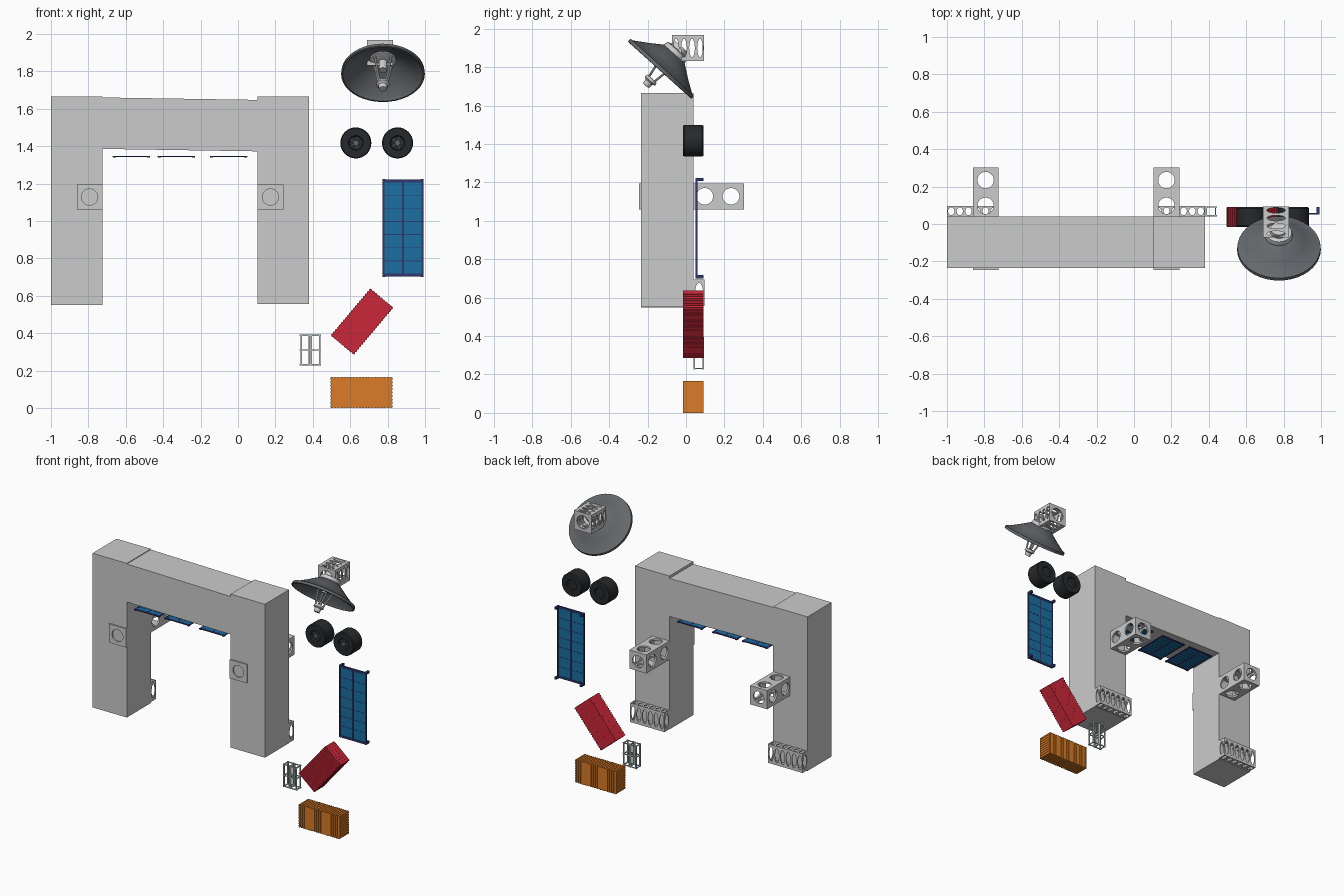
import bpy, bmesh, math
from mathutils import Vector, Matrix

if "Cube" in bpy.data.objects:
    bpy.data.objects.remove(bpy.data.objects["Cube"])


def material(name, rgb):
    m = bpy.data.materials.new(name)
    m.diffuse_color = (*rgb, 1)
    m.use_nodes = True
    m.node_tree.nodes["Principled BSDF"].inputs["Base Color"].default_value = m.diffuse_color
    return m


BLACK = material("rubber", (0.02, 0.022, 0.025))
DARK = material("dark_metal", (0.13, 0.14, 0.15))
NAVY = material("navy", (0.03, 0.04, 0.16))
BLUE = material("blue_cell", (0.01, 0.16, 0.36))
RED = material("red", (0.6, 0.02, 0.04))
ORANGE = material("orange", (0.7, 0.2, 0.02))
PALE = material("pale_green", (0.55, 0.68, 0.65))


def finish(name, bm, mat=None, matrix=None, smooth=False):
    bm.normal_update()
    me = bpy.data.meshes.new(name)
    bm.to_mesh(me)
    bm.free()
    ob = bpy.data.objects.new(name, me)
    bpy.context.collection.objects.link(ob)
    if mat:
        me.materials.append(mat)
    if matrix:
        ob.matrix_world = matrix
    if smooth:
        bpy.ops.object.select_all(action='DESELECT')
        bpy.context.view_layer.objects.active = ob
        ob.select_set(True)
        bpy.ops.object.shade_smooth_by_angle(angle=math.radians(35))
    return ob


def add_box(bm, lo, hi):
    lo, hi = Vector(lo), Vector(hi)
    m = Matrix.Translation((lo + hi) / 2) @ Matrix.Diagonal((*(hi - lo), 1))
    return bmesh.ops.create_cube(bm, size=1, matrix=m)['verts']


def add_rod(bm, a, b, r, sides=8):
    a, b = Vector(a), Vector(b)
    m = Matrix.Translation((a + b) / 2) @ (b - a).to_track_quat('Z', 'Y').to_matrix().to_4x4()
    bmesh.ops.create_cone(bm, cap_ends=True, segments=sides, radius1=r, radius2=r,
                          depth=(b - a).length, matrix=m)


def lathe(bm, profile, steps):
    vs = [bm.verts.new((r, 0, z)) for r, z in profile]
    es = [bm.edges.new(p) for p in zip(vs, vs[1:])]
    bmesh.ops.spin(bm, geom=vs + es, axis=(0, 0, 1), cent=(0, 0, 0), steps=steps,
                   angle=2 * math.pi, use_merge=True)
    bmesh.ops.remove_doubles(bm, verts=bm.verts, dist=1e-5)
    bmesh.ops.recalc_face_normals(bm, faces=bm.faces)


def pierced_beam(name, lo, hi, axis, cells, wall, hole=0.68, seg=24):
    """Hollow box beam, every cell face has an oval hole."""
    bm = bmesh.new()
    lo, hi = Vector(lo), Vector(hi)
    mid, half = (lo + hi) / 2, (hi - lo) / 2
    size = half.copy()
    size[axis] /= cells

    def plate(c, u, v):
        rings = []
        for k in range(seg):
            t = 2 * math.pi * k / seg
            d = (math.cos(t), math.sin(t))
            s = 1 / max(abs(d[0]), abs(d[1]))
            pair = []
            for f in (s, hole):
                p = c.copy()
                p[u] += d[0] * f * size[u]
                p[v] += d[1] * f * size[v]
                pair.append(bm.verts.new(p))
            rings.append(pair)
        for a, b in zip(rings, rings[1:] + rings[:1]):
            bm.faces.new((a[0], b[0], b[1], a[1]))

    for n in range(3):
        for sign in (-1, 1):
            u, v = (n + 1) % 3, (n + 2) % 3
            if sign < 0:
                u, v = v, u
            for i in range(1 if n == axis else cells):
                c = mid.copy()
                c[n] += sign * half[n]
                if n != axis:
                    c[axis] = lo[axis] + (2 * i + 1) * size[axis]
                plate(c, u, v)
    bmesh.ops.remove_doubles(bm, verts=bm.verts, dist=1e-4)
    ob = finish(name, bm)
    mod = ob.modifiers.new("wall", 'SOLIDIFY')
    mod.thickness, mod.offset = wall, -1


# Arch: two legs and a slightly sloping lintel
for name, x0, x1, z0 in (("left_leg", -1, -0.725, 0.55), ("right_leg", 0.105, 0.38, 0.555)):
    bm = bmesh.new()
    add_box(bm, (x0, -0.235, z0), (x1, 0.04, 1.665))
    finish(name, bm)
bm = bmesh.new()
for v in add_box(bm, (-0.725, -0.234, 1.385), (0.105, 0.039, 1.66)):
    if v.co.x > 0:
        v.co.z -= 0.013
finish("lintel", bm)

# Pierced beams: through the legs, at the feet and behind the dish
for side, xb, xf in (("left", -0.862, -1.0), ("right", 0.105, 0.105)):
    pierced_beam(side + "_cross_beam", (xb, -0.245, 1.06), (xb + 0.137, 0.303, 1.195), 1, 4, 0.012, 0.64)
    pierced_beam(side + "_foot_beam", (xf, 0.04, 0.557), (xf + 0.275, 0.096, 0.695), 0, 6, 0.006, 0.74)
pierced_beam("dish_mount", (0.69, -0.073, 1.832), (0.83, 0.094, 1.968), 1, 4, 0.008, 0.7)

# Dish: bowl, hub and feed cage along one tilted axis
tilt = Matrix.Translation((0.775, -0.132, 1.79)) @ Matrix.Rotation(math.radians(-42), 4, 'X')
bm = bmesh.new()
lathe(bm, [(0, 0.12), (0.06, 0.115), (0.14, 0.058), (0.208, 0.014), (0.222, 0.012), (0.224, -0.006),
           (0.214, -0.008), (0.205, 0.006), (0.135, 0.048), (0.06, 0.1), (0, 0.104)], 40)
finish("dish_bowl", bm, DARK, tilt, True)
bm = bmesh.new()
lathe(bm, [(0, 0.16), (0.045, 0.16), (0.048, 0.135), (0.068, 0.13), (0.075, 0.1), (0.07, 0.085),
           (0.04, 0.08), (0, 0.08)], 24)
finish("dish_hub", bm, None, tilt, True)
bm = bmesh.new()
for k in range(4):
    a = math.pi / 4 + k * math.pi / 2
    c, s = math.cos(a), math.sin(a)
    add_rod(bm, (0.064 * c, 0.064 * s, 0.09), (0.026 * c, 0.026 * s, -0.075), 0.006)
add_rod(bm, (0, 0, 0.09), (0, 0, 0.02), 0.022, 16)
finish("feed_struts", bm, None, tilt)
bm = bmesh.new()
lathe(bm, [(0, -0.065), (0.032, -0.067), (0.036, -0.082), (0.024, -0.09), (0.02, -0.115), (0, -0.117)], 16)
finish("feed_horn", bm, None, tilt, True)

# Wheels with recessed hubs
for i, x in enumerate((0.63, 0.853)):
    m = Matrix.Translation((x, 0.0375, 1.417)) @ Matrix.Rotation(math.pi / 2, 4, 'X')
    bm = bmesh.new()
    lathe(bm, [(0, -0.045), (0.035, -0.045), (0.04, -0.0525), (0.078, -0.0525), (0.083, -0.046),
               (0.083, 0.046), (0.078, 0.0525), (0.04, 0.0525), (0.035, 0.04), (0, 0.04)], 32)
    finish(f"wheel_{i + 1}", bm, BLACK, m, True)
    bm = bmesh.new()
    add_rod(bm, (0, 0, 0.03), (0, 0, 0.051), 0.014, 16)
    for k in range(5):
        a = k * math.tau / 5
        add_rod(bm, (0, 0, 0.043), (0.036 * math.cos(a), 0.036 * math.sin(a), 0.043), 0.004, 6)
    finish(f"wheel_hub_{i + 1}", bm, DARK, m)


def solar_panel(name, w, l, t, clip, m):
    """Framed grid of 2 x 7 cells, clips at both ends."""
    bars, cells = bmesh.new(), bmesh.new()
    for i in range(3):
        x = (i - 1) * (w / 2 - 0.006)
        add_box(bars, (x - 0.005, -l / 2, -t / 2), (x + 0.005, l / 2, t / 2))
    for y in (-l / 2 + 0.007, l / 2 - 0.007):
        add_box(bars, (-w / 2, y - 0.007, -t / 2), (w / 2, y + 0.007, t / 2))
        for s in (-1, 1):
            x = s * (w / 2 - 0.009)
            add_box(bars, (x - 0.008, y - 0.008, -clip), (x + 0.008, y + 0.008, t / 2))
    add_box(bars, (-w / 2, -l / 2 + 0.01, -t / 5), (w / 2, l / 2 - 0.01, t / 5))
    ph = (l - 0.028) / 7
    for i in (0, 1):
        for j in range(7):
            x0, y0 = -w / 2 + 0.011 + i * (w / 2 - 0.006), -l / 2 + 0.014 + j * ph
            add_box(cells, (x0, y0 + 0.002, -t / 3), (x0 + w / 2 - 0.016, y0 + ph - 0.002, t / 3))
    finish(name + "_frame", bars, NAVY, m)
    finish(name + "_cells", cells, BLUE, m)


# Solar panels: one upright, three hanging flat below the lintel
solar_panel("tall_panel", 0.22, 0.52, 0.01, 0.035,
            Matrix.Translation((0.882, 0.055, 0.962)) @ Matrix.Rotation(math.pi / 2, 4, 'X'))
for i, x in enumerate((-0.57, -0.33, -0.05)):
    solar_panel(f"flat_panel_{i + 1}", 0.2, 0.26, 0.006, 0.006, Matrix.Translation((x, -0.1, 1.345)))


def container(name, mat, m, w=0.33, h=0.162, d=0.107, ribs=20):
    """Cargo box with corrugated sides and ribbed end doors."""
    bm = bmesh.new()
    e = 0.003
    add_box(bm, (-w / 2 + e, -d / 2 + e, -h / 2 + e), (w / 2 - e, d / 2 - e, h / 2 - e))
    p = w / ribs
    for i in range(ribs):
        x = -w / 2 + (i + 0.5) * p
        add_box(bm, (x - p * 0.3, -d / 2, -h / 2), (x + p * 0.3, d / 2, h / 2))
    for j in range(9):
        z = -h / 2 + (j + 0.5) * h / 9
        add_box(bm, (-w / 2, -d / 2 + e, z - 0.006), (w / 2, d / 2 - e, z + 0.006))
    finish(name, bm, mat, m)


# Cargo containers
container("orange_container", ORANGE, Matrix.Translation((0.66, 0.0375, 0.0825)), h=0.165)
container("red_container", RED, Matrix.Translation((0.663, 0.0375, 0.462)) @
          Matrix.Rotation(math.radians(-49.9), 4, 'Y'))

# Small open frame of posts and rails
bm = bmesh.new()
for y in (0.044, 0.09):
    for x in (0.337, 0.38, 0.392, 0.436):
        add_box(bm, (x - 0.004, y - 0.004, 0.226), (x + 0.004, y + 0.004, 0.394))
    for z in (0.231, 0.31, 0.389):
        add_box(bm, (0.33, y - 0.003, z - 0.003), (0.443, y + 0.003, z + 0.003))
for x in (0.337, 0.386, 0.436):
    for z in (0.231, 0.31, 0.389):
        add_box(bm, (x - 0.003, 0.042, z - 0.003), (x + 0.003, 0.092, z + 0.003))
finish("open_frame", bm, PALE)
